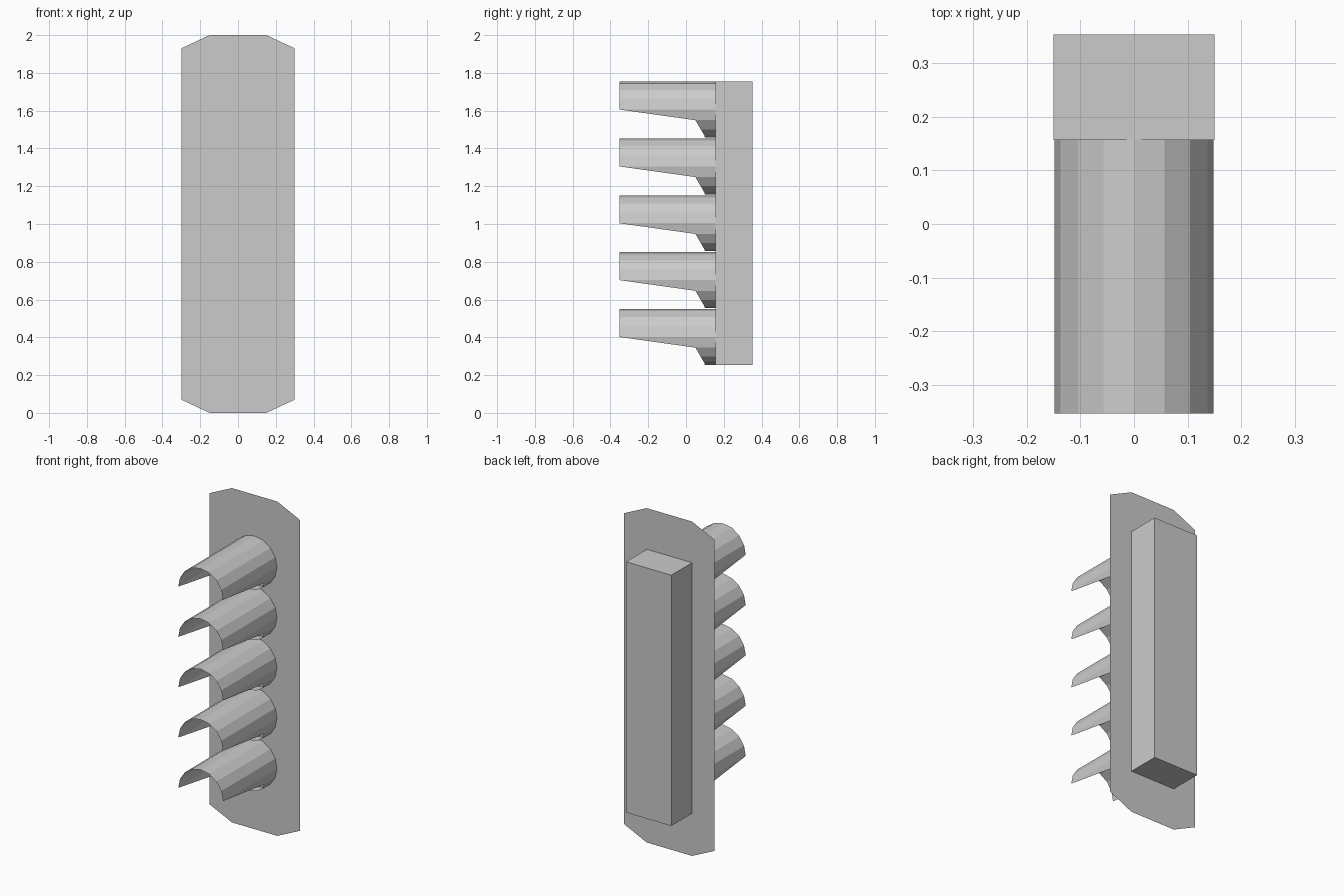
import bpy
from math import sin, cos, pi

if "Cube" in bpy.data.objects:
    bpy.data.objects.remove(bpy.data.objects["Cube"])

PLATE_Y, BACK_Y, FRONT_Y = 0.157, 0.353, -0.353
MID_Z, STEP, RADIUS, SIDES = 1.004, 0.301, 0.148, 16


def make(name, verts, faces):
    mesh = bpy.data.meshes.new(name)
    mesh.from_pydata(verts, [], faces)
    mesh.update()
    obj = bpy.data.objects.new(name, mesh)
    bpy.context.collection.objects.link(obj)
    return obj


# Thin backing plate with clipped corners
outline = [(-0.15, 0), (0.15, 0), (0.3, 0.07), (0.3, 1.93),
           (0.15, 2), (-0.15, 2), (-0.3, 1.93), (-0.3, 0.07)]
make("backing_plate", [(x, PLATE_Y, z) for x, z in outline], [range(8)])

# Housing behind the plate, open where it meets the plate
rect = [(-0.15, 0.254), (0.15, 0.254), (0.15, 1.754), (-0.15, 1.754)]
verts = [(x, y, z) for y in (PLATE_Y, BACK_Y) for x, z in rect]
sides = [(i, (i + 1) % 4, (i + 1) % 4 + 4, i + 4) for i in range(4)]
make("rear_housing", verts, sides + [(7, 6, 5, 4)])

# Lamp visors: open tubes, long hood on top and a short lip below
lip = {5: 0.05, 6: 0.078, 7: 0.097, 8: 0.10}
for n in range(5):
    zc = MID_Z + (n - 2) * STEP
    verts = []
    for i in range(SIDES):
        a = 2 * pi * i / SIDES
        x, z = RADIUS * sin(a), zc + RADIUS * cos(a)
        front = lip.get(min(i, SIDES - i), FRONT_Y)
        verts += [(x, front, z), (x, PLATE_Y, z)]
    faces = []
    for i in range(SIDES):
        j = (i + 1) % SIDES
        faces.append((2 * i, 2 * i + 1, 2 * j + 1, 2 * j))
    make(f"lamp_visor_{n + 1}", verts, faces)
